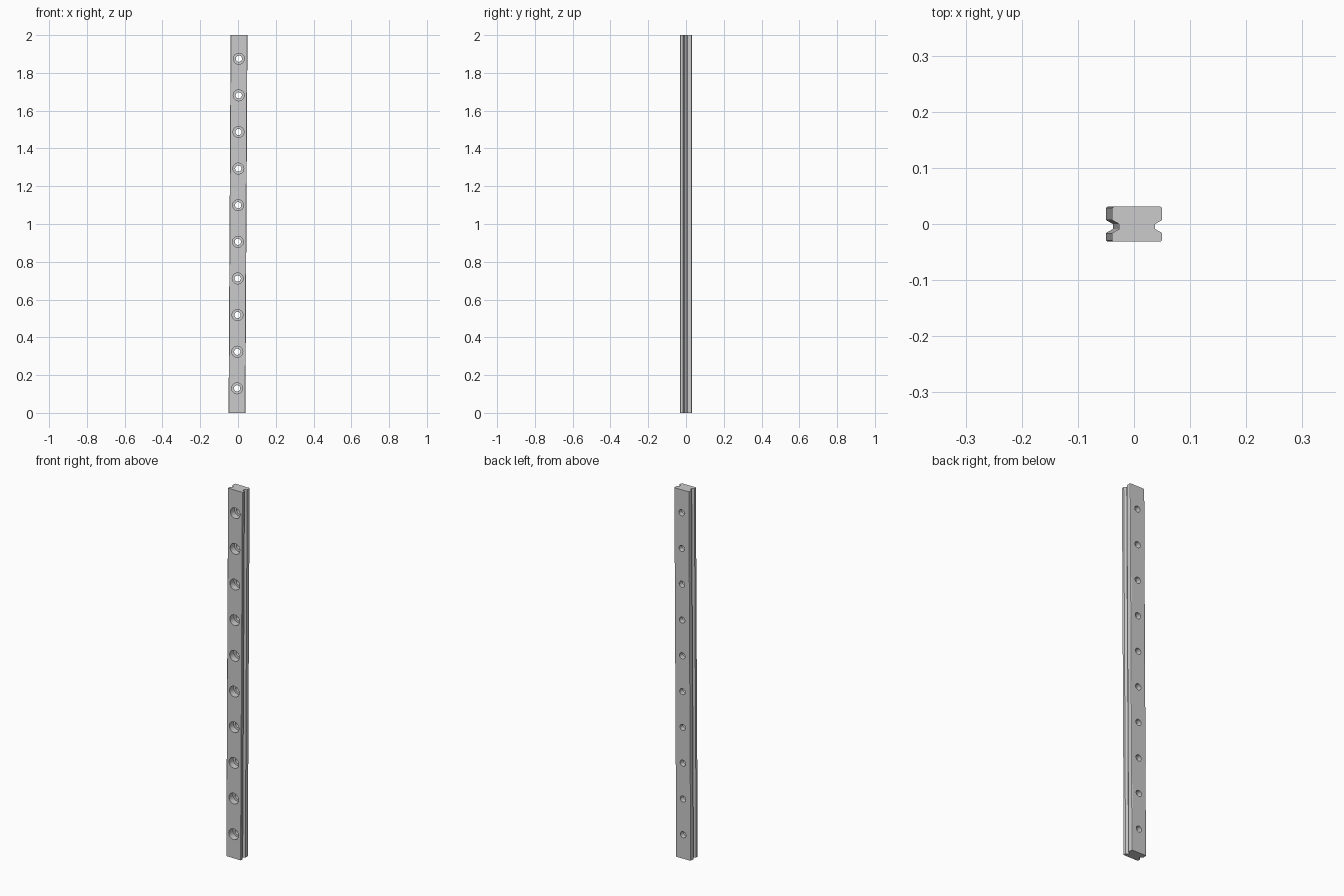
import bpy, bmesh, math

if "Cube" in bpy.data.objects:
    bpy.data.objects.remove(bpy.data.objects["Cube"])

LENGTH = 2.0
HW = 0.0445          # half width
HD = 0.0312          # half depth
TILT = 0.0055        # the rail leans slightly towards +x


def make_object(name, bm):
    bmesh.ops.recalc_face_normals(bm, faces=bm.faces)
    mesh = bpy.data.meshes.new(name)
    bm.to_mesh(mesh)
    bm.free()
    ob = bpy.data.objects.new(name, mesh)
    bpy.context.collection.objects.link(ob)
    return ob


# Rail: mirrored half profile with a side groove, extruded upwards
half = [(HW - 0.002, -HD), (HW, -HD + 0.002), (HW, -0.016),
        (HW - 0.0125, -0.009), (HW - 0.0125, 0.0), (HW, 0.007),
        (HW, HD - 0.004), (HW - 0.0012, HD - 0.0012), (HW - 0.004, HD)]
profile = half + [(-x, y) for x, y in reversed(half)]
bm = bmesh.new()
base = bm.faces.new([bm.verts.new((x, y, -LENGTH / 2)) for x, y in profile])
top = bmesh.ops.extrude_face_region(bm, geom=[base])["geom"]
bmesh.ops.translate(bm, vec=(0, 0, LENGTH),
                    verts=[v for v in top if isinstance(v, bmesh.types.BMVert)])
rail = make_object("rail", bm)

# Counterbored screw holes: stepped cutters running front to back
SIDES = 32
steps = [(0.029, -0.05), (0.029, 0.004), (0.0165, 0.004), (0.0165, 0.05)]
bm = bmesh.new()
for i in range(10):
    z = 0.13 + i * (1.875 - 0.13) / 9 - LENGTH / 2
    rings = [[bm.verts.new((r * math.cos(a), y, z + r * math.sin(a)))
              for a in (2 * math.pi * k / SIDES for k in range(SIDES))]
             for r, y in steps]
    for a, b in zip(rings, rings[1:]):
        for k in range(SIDES):
            n = (k + 1) % SIDES
            bm.faces.new((a[k], a[n], b[n], b[k]))
    bm.faces.new(rings[0])
    bm.faces.new(rings[-1])
cutter = make_object("hole_cutter", bm)
cutter.hide_render = True

mod = rail.modifiers.new("holes", 'BOOLEAN')
mod.operation = 'DIFFERENCE'
mod.solver = 'EXACT'
mod.object = cutter
bpy.context.view_layer.objects.active = rail
rail.select_set(True)
cutter.select_set(False)
bpy.ops.object.modifier_apply(modifier="holes")
bpy.data.objects.remove(cutter)
bpy.ops.object.shade_smooth_by_angle(angle=math.radians(20))

# Stand it up with its slight lean
rail.location.z = LENGTH / 2
rail.rotation_euler.y = TILT
